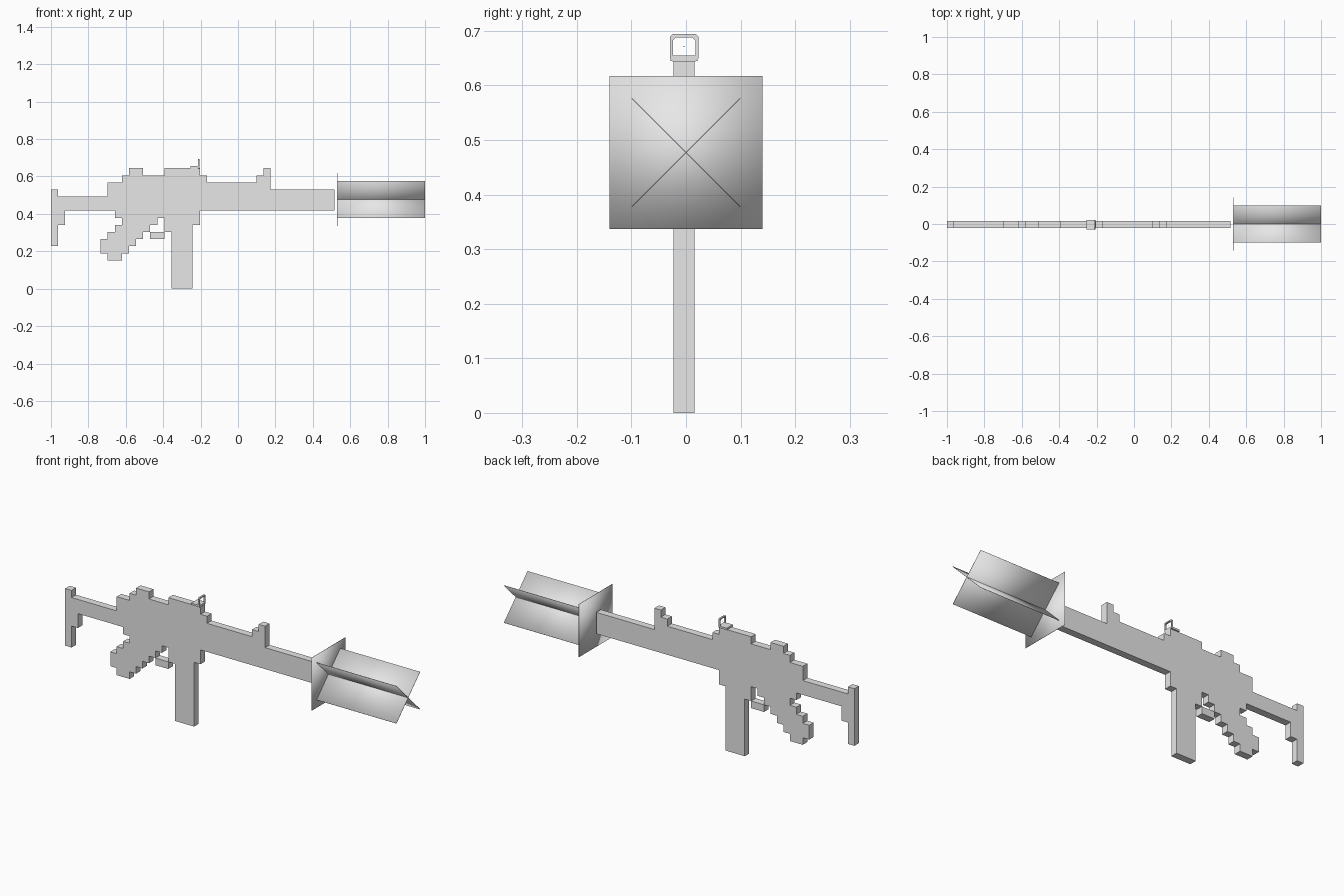
import bpy, bmesh, math
from mathutils import Matrix, Vector

if "Cube" in bpy.data.objects:
    bpy.data.objects.remove(bpy.data.objects["Cube"])

U = 0.0379            # size of one block
MID_Y = -0.0035       # middle plane of the flat body

grey = bpy.data.materials.new("plain grey")
grey.use_nodes = True
grey.diffuse_color = (0.8, 0.8, 0.8, 1)
grey.node_tree.nodes["Principled BSDF"].inputs["Base Color"].default_value = (0.8, 0.8, 0.8, 1)


def finish(name, bm, smooth=False):
    bmesh.ops.recalc_face_normals(bm, faces=bm.faces)
    mesh = bpy.data.meshes.new(name)
    bm.to_mesh(mesh)
    bm.free()
    mesh.materials.append(grey)
    for face in mesh.polygons:
        face.use_smooth = smooth
    obj = bpy.data.objects.new(name, mesh)
    bpy.context.collection.objects.link(obj)
    return obj


def extrude(bm, vec):
    new = bmesh.ops.extrude_face_region(bm, geom=bm.faces[:])["geom"]
    moved = [g for g in new if isinstance(g, bmesh.types.BMVert)]
    bmesh.ops.translate(bm, verts=moved, vec=vec)


def block_part(name, spans):
    """Flat stepped part; each span is (first column, end column, bottom, top) in blocks."""
    cells = {(c, r) for a, b, lo, hi in spans for c in range(a, b) for r in range(lo, hi)}
    bm = bmesh.new()
    for c, r in sorted(cells):
        corners = [(c, r), (c + 1, r), (c + 1, r + 1), (c, r + 1)]
        bm.faces.new([bm.verts.new((x * U - 1, MID_Y - U / 2, z * U)) for x, z in corners])
    bmesh.ops.remove_doubles(bm, verts=bm.verts, dist=U / 10)
    bmesh.ops.dissolve_limit(bm, angle_limit=0.01, verts=bm.verts, edges=bm.edges)
    extrude(bm, (0, U, 0))
    return finish(name, bm)


def box(name, centre, size, turn=0, smooth=False):
    bm = bmesh.new()
    bmesh.ops.create_cube(bm, size=1)
    bm.transform(Matrix.Translation(centre) @ Matrix.Rotation(turn, 4, "X")
                 @ Matrix.Diagonal((*size, 1)))
    return finish(name, bm, smooth)


# Flat stepped body
block_part("stock", [(0, 1, 6, 14), (1, 2, 9, 13), (2, 8, 11, 13)])
block_part("receiver", [(8, 10, 11, 15), (10, 22, 11, 16), (11, 13, 16, 17),
                        (16, 21, 16, 17), (16, 17, 8, 11), (20, 21, 9, 11)])
block_part("barrel", [(22, 29, 11, 15), (29, 31, 11, 16), (31, 40, 11, 14)])
block_part("front_sight", [(30, 31, 16, 17)])
block_part("magazine", [(17, 20, 0, 11)])
block_part("trigger_guard", [(14, 16, 7, 8)])
# The grip steps down diagonally towards the back
block_part("grip", [(7, 8, 5, 7), (8, 9, 4, 8), (9, 10, 4, 9), (9, 10, 10, 11)]
           + [(c, c + 1, c - 5, 11) for c in range(10, 16)])

# Rear sight: small base, chamfered ring and centre dot
box("rear_sight_base", (-0.23, MID_Y, 0.65), (0.05, 0.05, 0.01))


def octagon(bm, half_w, half_h, cut):
    pts = []
    for sy, sz in ((1, 1), (-1, 1), (-1, -1), (1, -1)):
        pair = [(half_w, half_h - cut), (half_w - cut, half_h)]
        if sy * sz < 0:
            pair.reverse()
        pts += [(sy * y, sz * z) for y, z in pair]
    return [bm.verts.new((-0.215, MID_Y + y, 0.669 + z)) for y, z in pts]


ring = bmesh.new()
outer = octagon(ring, 0.026, 0.025, 0.005)
inner = octagon(ring, 0.0205, 0.0185, 0.005)
for i in range(len(outer)):
    j = (i + 1) % len(outer)
    ring.faces.new((outer[i], outer[j], inner[j], inner[i]))
extrude(ring, (0.009, 0, 0))
finish("rear_sight_ring", ring)
box("rear_sight_dot", (-0.21, MID_Y, 0.671), (0.002, 0.002, 0.002))

# Muzzle flash: one square sheet and two crossed sheets, softly shaded
SHEET, THIN, FLASH_Z = 0.281, 0.002, 0.477
box("flash_disc_sheet", (0.531, 0, FLASH_Z), (THIN, SHEET, SHEET), smooth=True)
for side, sign in (("left", 1), ("right", -1)):
    box("flash_sheet_" + side, (0.766, 0, FLASH_Z), (0.468, SHEET, THIN),
        sign * math.pi / 4, smooth=True)
